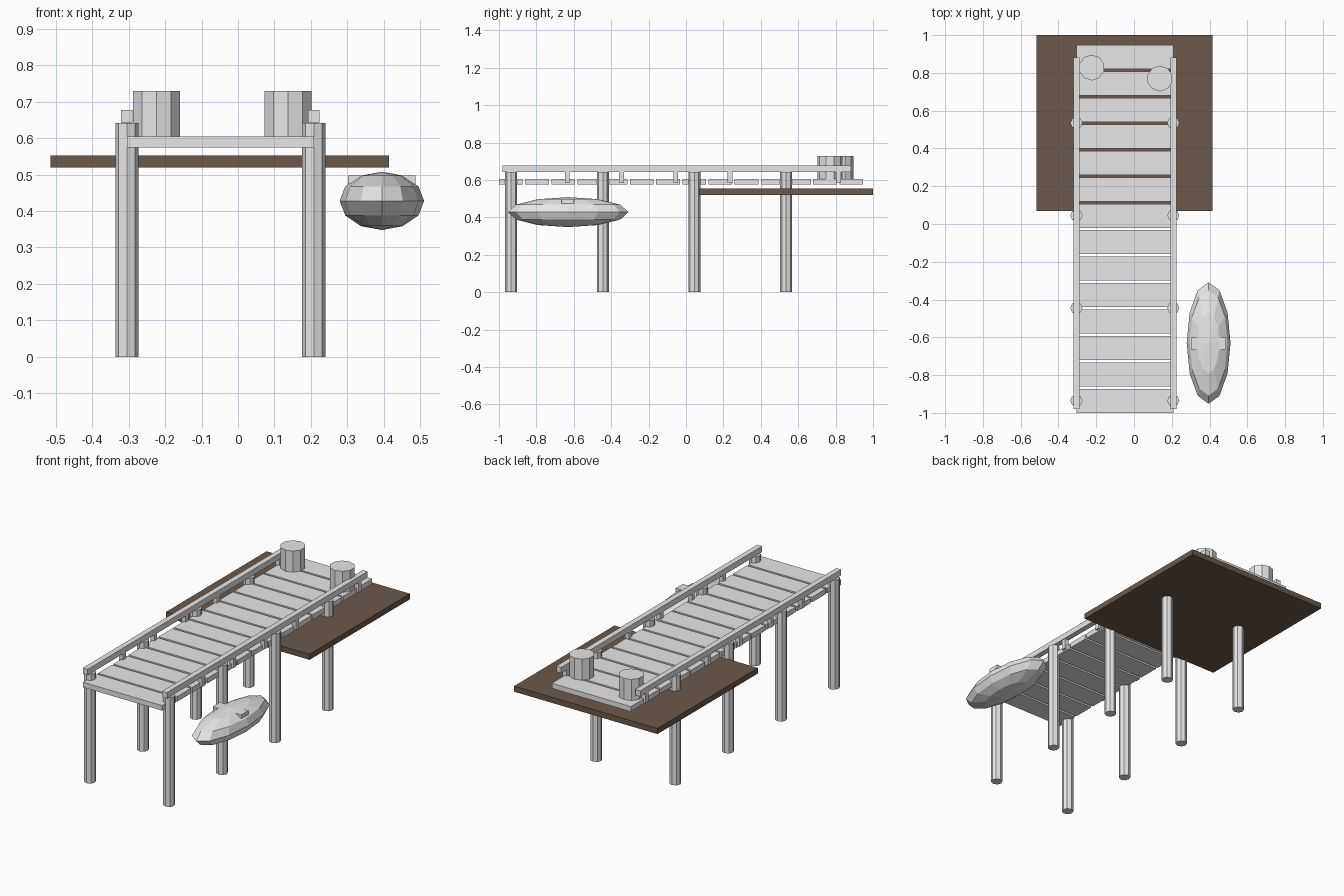
import bpy

cube = bpy.data.objects.get("Cube")
if cube:
    bpy.data.objects.remove(cube, do_unlink=True)


def material(name, color):
    mat = bpy.data.materials.new(name)
    mat.use_nodes = True
    mat.diffuse_color = (*color, 1)
    mat.node_tree.nodes["Principled BSDF"].inputs["Base Color"].default_value = (*color, 1)
    return mat


GREY = material("pale grey", (0.8, 0.8, 0.8))
BROWN = material("earth brown", (0.145, 0.1, 0.069))


def finish(name, mat):
    obj = bpy.context.object
    obj.name = name
    obj.data.materials.append(mat)
    return obj


def box(name, x, y, z, mat=GREY):
    """Box given by (low, high) spans on each axis."""
    spans = (x, y, z)
    bpy.ops.mesh.primitive_cube_add(size=1, location=[(a + b) / 2 for a, b in spans])
    obj = finish(name, mat)
    obj.scale = [b - a for a, b in spans]
    return obj


def post(name, x, y, low, high, radius, sides):
    bpy.ops.mesh.primitive_cylinder_add(vertices=sides, radius=radius, depth=high - low,
                                        location=(x, y, (low + high) / 2))
    return finish(name, GREY)


SIDES = {"right": -0.305, "left": 0.208}
DECK_TOP = 0.605

# Ground slab at the shore end
box("shore_slab", (-0.515, 0.415), (0.07, 1.0), (0.52, 0.553), BROWN)

# Deck planks
for i in range(14):
    start = -1 + i * 0.14
    box(f"deck_plank_{i + 1}", (SIDES["right"], SIDES["left"]),
        (start, start + 0.127), (0.575, DECK_TOP))

# Piles, handrails and short rail supports on both sides
for side, x in SIDES.items():
    for i in range(4):
        post(f"{side}_pile_{i + 1}", x, -0.935 + i * 0.49, 0, 0.642, 0.032, 8)
    box(f"{side}_rail", (x - 0.016, x + 0.016), (-0.98, 0.882), (0.643, 0.677))
    for i in range(7):
        y = -0.925 + i * 0.29
        box(f"{side}_rail_support_{i + 1}", (x - 0.013, x + 0.013),
            (y - 0.013, y + 0.013), (0.583, 0.65))

# Barrels on the deck
post("right_barrel", -0.224, 0.828, DECK_TOP, 0.729, 0.068, 10)
post("left_barrel", 0.137, 0.77, DECK_TOP, 0.729, 0.068, 10)

# Boat hull with a cross bench
bpy.ops.mesh.primitive_uv_sphere_add(segments=12, ring_count=6, radius=1,
                                     location=(0.395, -0.63, 0.428))
finish("boat_hull", GREY).scale = (0.116, 0.322, 0.08)
box("boat_bench", (0.302, 0.487), (-0.665, -0.6), (0.475, 0.497))
